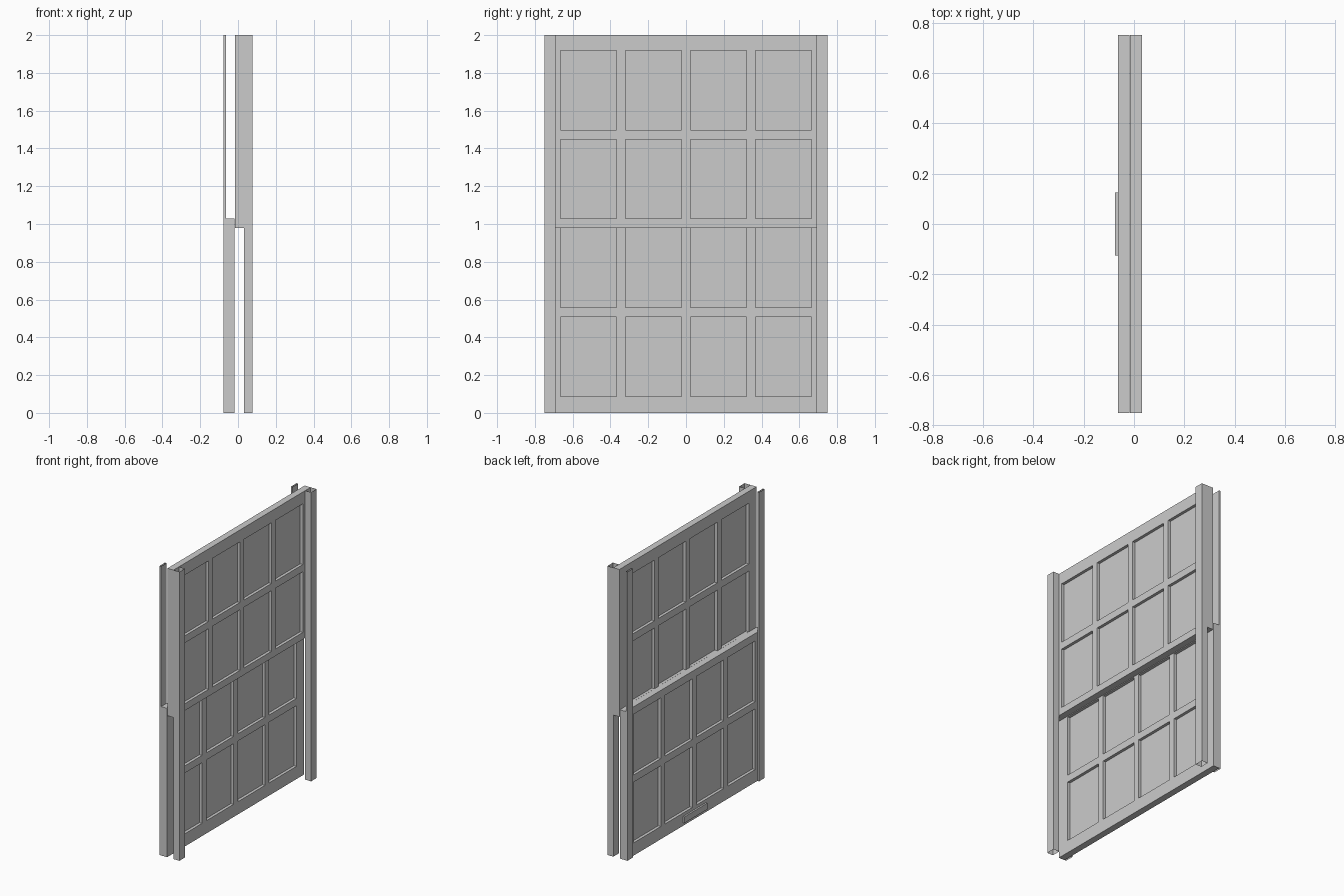
import bpy
import bmesh

cube = bpy.data.objects.get("Cube")
if cube:
    bpy.data.objects.remove(cube, do_unlink=True)

grey = bpy.data.materials.new("light grey paint")
grey.use_nodes = True
colour = (0.6, 0.6, 0.6, 1)
grey.diffuse_color = colour
grey.node_tree.nodes["Principled BSDF"].inputs["Base Color"].default_value = colour


def add_box(bm, x, y, z, open_ends=False):
    """Box between (low, high) limits, optionally without top and bottom."""
    made = bmesh.ops.create_cube(bm, size=1)["verts"]
    for v in made:
        v.co = [lim[0] if c < 0 else lim[1] for c, lim in zip(v.co, (x, y, z))]
    if open_ends:
        ends = [f for f in {f for v in made for f in v.link_faces} if abs(f.normal.z) > 0.5]
        bmesh.ops.delete(bm, geom=ends, context="FACES_ONLY")


def finish(name, bm):
    mesh = bpy.data.meshes.new(name)
    bm.to_mesh(mesh)
    bm.free()
    mesh.materials.append(grey)
    obj = bpy.data.objects.new(name, mesh)
    bpy.context.collection.objects.link(obj)
    return obj


HALF = 0.75        # half the window width
INNER = 0.665      # half the glazed width
BAR = 0.046        # glazing bar width
PANE_W = (2 * INNER - 3 * BAR) / 4
PANE_H = 0.42


def sash(name, x, z, first_pane):
    """Framed sash: a grid of cells, with the pane cells recessed on both sides."""
    ys = [-HALF]
    for i in range(4):
        start = -INNER + i * (PANE_W + BAR)
        ys += [start, start + PANE_W]
    ys.append(HALF)
    zs = [z[0]]
    for i in range(2):
        start = first_pane + i * (PANE_H + BAR + 0.004)
        zs += [start, start + PANE_H]
    zs.append(z[1])

    bm = bmesh.new()
    mid = (x[0] + x[1]) / 2
    depth = (x[1] - x[0]) / 2 - 0.003
    sides = []
    for px in x:
        grid = [[bm.verts.new((px, a, b)) for b in zs] for a in ys]
        sides.append(grid)
        panes = []
        for i in range(len(ys) - 1):
            for j in range(len(zs) - 1):
                f = bm.faces.new((grid[i][j], grid[i + 1][j], grid[i + 1][j + 1], grid[i][j + 1]))
                if i % 2 and j % 2:
                    panes.append(f)
        # sink the glass
        shift = depth if px < mid else -depth
        for f in panes:
            top = bmesh.ops.extrude_discrete_faces(bm, faces=[f])["faces"][0]
            for v in top.verts:
                v.co.x += shift
    # outer edges of the sash
    a, b = sides
    loops = []
    for g in (a, b):
        loops.append([r[0] for r in g] + g[-1][1:] + [r[-1] for r in g[-2::-1]] + g[0][-2:0:-1])
    for k in range(len(loops[0])):
        n = (k + 1) % len(loops[0])
        bm.faces.new((loops[0][k], loops[0][n], loops[1][n], loops[1][k]))
    bmesh.ops.recalc_face_normals(bm, faces=bm.faces)
    return finish(name, bm)


# Two sliding sashes, overlapping at the meeting rail
sash("upper_sash", (-0.015, 0.031), (0.98, 2.0), 1.028)
sash("lower_sash", (-0.064, -0.018), (0.0, 1.03), 0.088)

# Open-ended side channels that hold the sashes
for side, y in (("right", (-HALF, -0.69)), ("left", (0.69, HALF))):
    for part, x in (("back_stop", (-0.0765, -0.064)), ("front_trim", (0.031, 0.0765))):
        bm = bmesh.new()
        add_box(bm, x, y, (0, 2), open_ends=True)
        finish(f"{side}_{part}", bm)

# Lift handle on the bottom rail
bm = bmesh.new()
add_box(bm, (-0.0755, -0.064), (-0.125, 0.125), (0.022, 0.065))
finish("lift_handle", bm)
